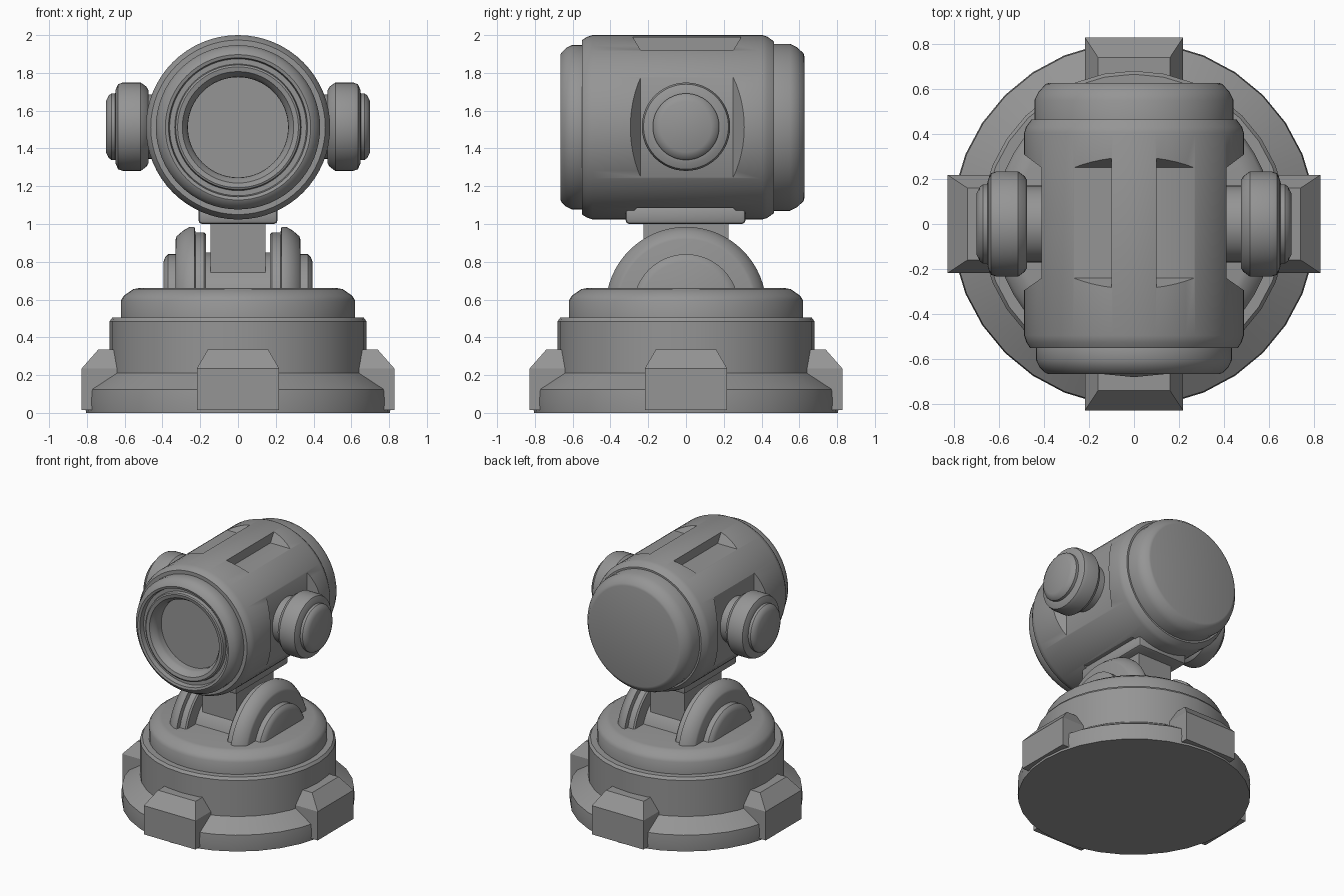
import bpy, bmesh, math
from mathutils import Matrix, Vector

if "Cube" in bpy.data.objects:
    bpy.data.objects.remove(bpy.data.objects["Cube"])

grey = bpy.data.materials.new("plain_grey")
grey.diffuse_color = (0.3, 0.3, 0.3, 1)
grey.use_nodes = True
grey.node_tree.nodes["Principled BSDF"].inputs["Base Color"].default_value = grey.diffuse_color


def finish(name, bm, angle=35):
    bmesh.ops.recalc_face_normals(bm, faces=bm.faces)
    mesh = bpy.data.meshes.new(name)
    bm.to_mesh(mesh)
    bm.free()
    mesh.materials.append(grey)
    ob = bpy.data.objects.new(name, mesh)
    bpy.context.collection.objects.link(ob)
    smooth(ob, angle)
    return ob


def smooth(ob, angle=35):
    bpy.ops.object.select_all(action='DESELECT')
    bpy.context.view_layer.objects.active = ob
    ob.select_set(True)
    bpy.ops.object.shade_smooth_by_angle(angle=math.radians(angle))


def lathe(name, axis, center, profile, n=64, side=1, angle=35):
    """Revolve (radius, distance) points about an axis; both ends are capped."""
    bm = bmesh.new()
    rings = []
    for r, t in profile:
        ring = []
        for i in range(n):
            a = 2 * math.pi * i / n
            u, v = r * math.cos(a), r * math.sin(a)
            p = {'x': (t * side, u, v), 'y': (u, t, v), 'z': (u, v, t)}[axis]
            ring.append(bm.verts.new(Vector(p) + Vector(center)))
        rings.append(ring)
    for a, b in zip(rings, rings[1:]):
        for i in range(n):
            j = (i + 1) % n
            bm.faces.new((a[i], a[j], b[j], b[i]))
    bm.faces.new(rings[0])
    bm.faces.new(rings[-1])
    return finish(name, bm, angle)


def prism(name, points, lift):
    """Extrude a 3D outline along a vector."""
    bm = bmesh.new()
    face = bm.faces.new([bm.verts.new(p) for p in points])
    new = bmesh.ops.extrude_face_region(bm, geom=[face])['geom']
    bmesh.ops.translate(bm, vec=lift, verts=[v for v in new if isinstance(v, bmesh.types.BMVert)])
    return finish(name, bm)


def box(name, lo, hi, bevel=0):
    bm = bmesh.new()
    size = Vector(hi) - Vector(lo)
    mid = (Vector(hi) + Vector(lo)) / 2
    bmesh.ops.create_cube(bm, size=1, matrix=Matrix.Translation(mid) @ Matrix.Diagonal((*size, 1)))
    if bevel:
        bmesh.ops.bevel(bm, geom=bm.edges[:], offset=bevel, segments=2, affect='EDGES', profile=0.5)
    return finish(name, bm)


def carve(ob, cutter):
    mod = ob.modifiers.new("cut", 'BOOLEAN')
    mod.operation = 'DIFFERENCE'
    mod.solver = 'EXACT'
    mod.object = cutter
    bpy.context.view_layer.objects.active = ob
    bpy.ops.object.modifier_apply(modifier=mod.name)
    bpy.data.objects.remove(cutter, do_unlink=True)


# Round base with a flared foot and a turntable on top
lathe("base", 'z', (0, 0, 0), [(.805, 0), (.81, .06), (.805, .125), (.68, .21), (.68, .485), (.665, .505), (.6, .505)], 32)
lathe("turntable", 'z', (0, 0, 0), [(.62, .49), (.62, .595), (.605, .62), (.555, .655), (.53, .66)], 48)

# Four chamfered feet around the base
for k in range(4):
    bm = bmesh.new()
    rows = []
    outline = [(-.218, .015), (-.218, .235), (-.16, .335), (.16, .335), (.218, .235), (.218, .015)]
    inner = [bm.verts.new((x, -.6, z)) for x, z in outline]
    outer = [bm.verts.new((x, -.74 if z > .3 else -.828, z)) for x, z in outline]
    bm.faces.new(inner)
    bm.faces.new((outer[0], outer[1], outer[4], outer[5]))
    bm.faces.new(outer[1:5])
    for i in range(6):
        j = (i + 1) % 6
        bm.faces.new((inner[i], inner[j], outer[j], outer[i]))
    bmesh.ops.rotate(bm, verts=bm.verts, cent=(0, 0, 0), matrix=Matrix.Rotation(k * math.pi / 2, 3, 'Z'))
    finish("foot", bm, 30)

# Tilt joint: hub between two stepped cheeks, with round end caps
joint = (0, 0, .56)
lathe("tilt_hub", 'x', joint, [(.29, -.23), (.29, .23)], 48)
for s in (-1, 1):
    lathe("cheek", 'x', joint, [(.385, .17), (.395, .18), (.395, .225), (.425, .23), (.425, .255),
                                (.405, .29), (.375, .325), (.36, .33)], 64, s)
    lathe("cheek_cap", 'x', joint, [(.28, .32), (.28, .37), (.265, .385), (.24, .395)], 48, s)

# Neck and mounting plate under the head
box("neck", (-.145, -.225, .7), (.145, .225, 1.02))
box("mounting_plate", (-.21, -.32, 1.0), (.21, .315, 1.09), .02)

# Head barrel with carved recesses
head = (0, 0, 1.512)
barrel = lathe("head_barrel", 'y', head, [(.44, -.55), (.462, -.55), (.478, -.525), (.488, -.495),
               (.488, .405), (.48, .43), (.455, .465), (.43, .465)], 64)
for s in (-1, 1):
    # Flat recess on each side
    carve(barrel, prism("side_cutter", [(s * .41, -.24, 1.1), (s * .41, .25, 1.1),
                                        (s * .51, .325, 1.1), (s * .51, -.31, 1.1)], (0, 0, .82)))
    # Sloped-end groove beside the top rib
    carve(barrel, prism("top_cutter", [(s * .1, -.24, 1.92), (s * .1, .25, 1.92),
                                       (s * .1, .31, 2.02), (s * .1, -.3, 2.02)], (s * .25, 0, 0)))
carve(barrel, prism("bottom_cutter", [(-.4, -.26, 1.085), (-.4, .25, 1.085),
                                      (-.4, .33, 1.0), (-.4, -.34, 1.0)], (.8, 0, 0)))
smooth(barrel)

# Rear cap of the head
lathe("rear_cap", 'y', head, [(.442, .44), (.442, .55), (.425, .585), (.392, .622), (.375, .627)], 64)

# Front muzzle with stepped rings and a deep bore
lathe("front_muzzle", 'y', head, [(.42, -.5), (.435, -.54), (.435, -.605), (.42, -.635), (.395, -.66), (.385, -.665),
      (.368, -.66), (.362, -.625), (.335, -.625), (.33, -.65), (.32, -.655), (.295, -.65),
      (.282, -.63), (.268, -.61), (.265, -.59), (.265, -.3)], 64)

# Side knobs
for s in (-1, 1):
    lathe("side_knob", 'x', (0, 0, 1.515), [(.17, .36), (.17, .475), (.195, .475), (.212, .485), (.234, .515),
          (.234, .61), (.225, .635), (.195, .648), (.176, .65), (.176, .67), (.165, .685), (.135, .7)], 48, s)
